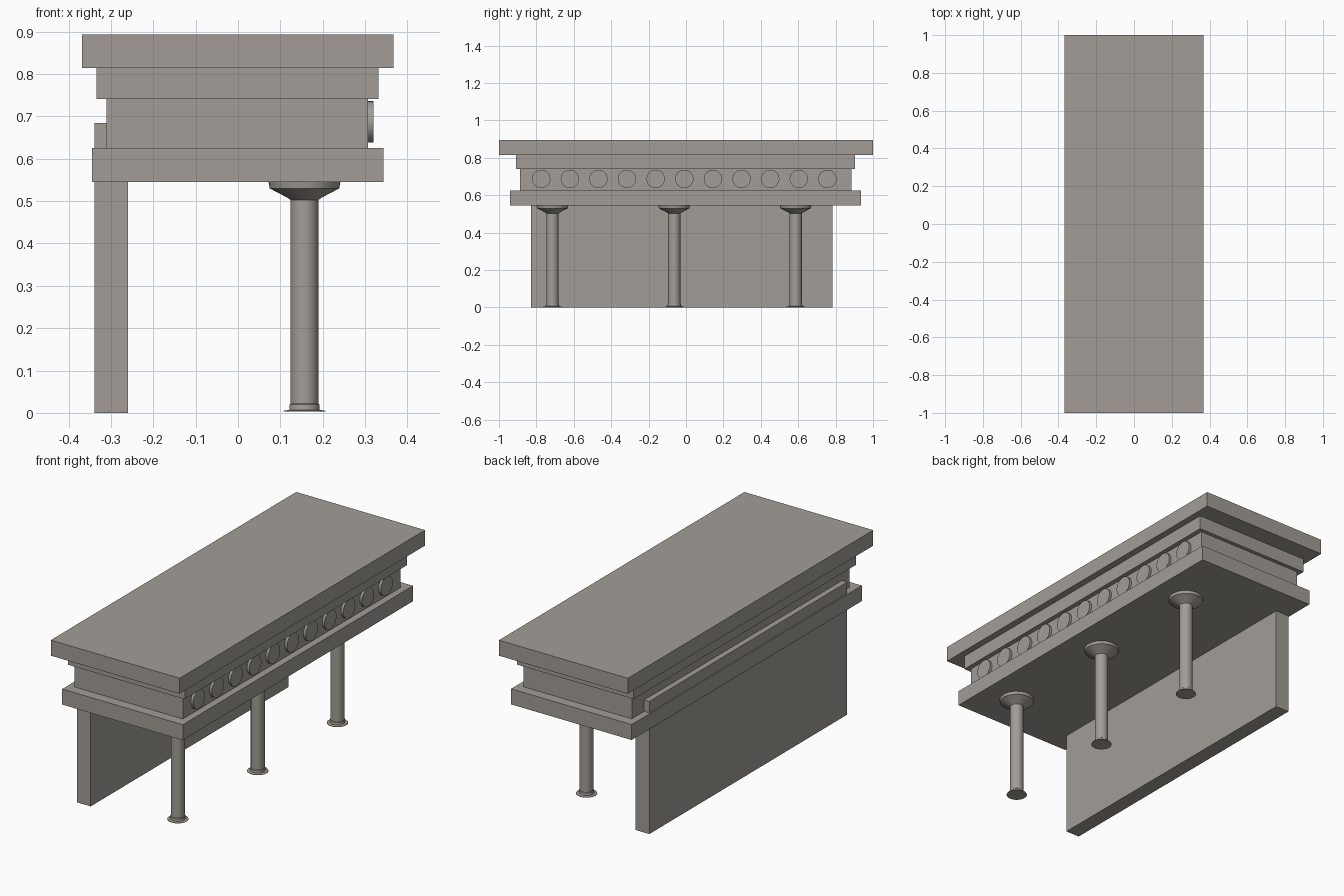
import bpy, bmesh, math
from mathutils import Matrix

if "Cube" in bpy.data.objects:
    bpy.data.objects.remove(bpy.data.objects["Cube"])

stone = bpy.data.materials.new("warm grey stone")
stone.diffuse_color = (0.36, 0.335, 0.305, 1)
stone.use_nodes = True
stone.node_tree.nodes["Principled BSDF"].inputs["Base Color"].default_value = stone.diffuse_color


def add_object(name, bm):
    bmesh.ops.recalc_face_normals(bm, faces=bm.faces)
    mesh = bpy.data.meshes.new(name)
    bm.to_mesh(mesh)
    bm.free()
    mesh.materials.append(stone)
    obj = bpy.data.objects.new(name, mesh)
    bpy.context.collection.objects.link(obj)
    return obj


def smooth(obj):
    bpy.ops.object.select_all(action='DESELECT')
    obj.select_set(True)
    bpy.context.view_layer.objects.active = obj
    bpy.ops.object.shade_smooth_by_angle(angle=math.radians(30))


def box(name, x, y, z):
    bm = bmesh.new()
    size = [b - a for a, b in (x, y, z)]
    mid = [(a + b) / 2 for a, b in (x, y, z)]
    bmesh.ops.create_cube(bm, size=1, matrix=Matrix.Translation(mid) @ Matrix.Diagonal((*size, 1)))
    return add_object(name, bm)


def lathe(name, profile, loc, sides=32):
    bm = bmesh.new()
    rings = [[bm.verts.new((r * math.cos(2 * math.pi * i / sides),
                            r * math.sin(2 * math.pi * i / sides), z))
              for i in range(sides)] for r, z in profile]
    for low, high in zip(rings, rings[1:]):
        for i in range(sides):
            j = (i + 1) % sides
            bm.faces.new((low[i], low[j], high[j], high[i]))
    bm.faces.new(rings[0])
    bm.faces.new(rings[-1])
    obj = add_object(name, bm)
    obj.location = loc
    smooth(obj)
    return obj


# stacked roof slabs
box("roof_slab", (-0.368, 0.367), (-1, 1), (0.814, 0.894))
box("upper_moulding", (-0.334, 0.332), (-0.908, 0.904), (0.741, 0.814))
box("frieze", (-0.31, 0.307), (-0.888, 0.884), (0.625, 0.741))
box("lower_slab", (-0.345, 0.343), (-0.94, 0.936), (0.545, 0.625))

# back wall, running up through the lower slab
box("back_wall", (-0.339, -0.26), (-0.829, 0.783), (0, 0.684))

# round medallions along the frieze
for i in range(11):
    disc = lathe(f"medallion_{i + 1}", [(0.049, 0), (0.049, 0.03)],
                 (0.29, -0.774 + 0.153 * i, 0.687))
    disc.rotation_euler.y = math.pi / 2

# columns with thin flared foot and bowl-shaped capital
column_profile = [(0.05, 0.003), (0.049, 0.005), (0.036, 0.007), (0.035, 0.02),
                  (0.033, 0.022), (0.033, 0.503), (0.042, 0.509),
                  (0.082, 0.53), (0.085, 0.546)]
for i, y in enumerate((-0.714, -0.063, 0.586)):
    lathe(f"column_{i + 1}", column_profile, (0.157, y, 0))
